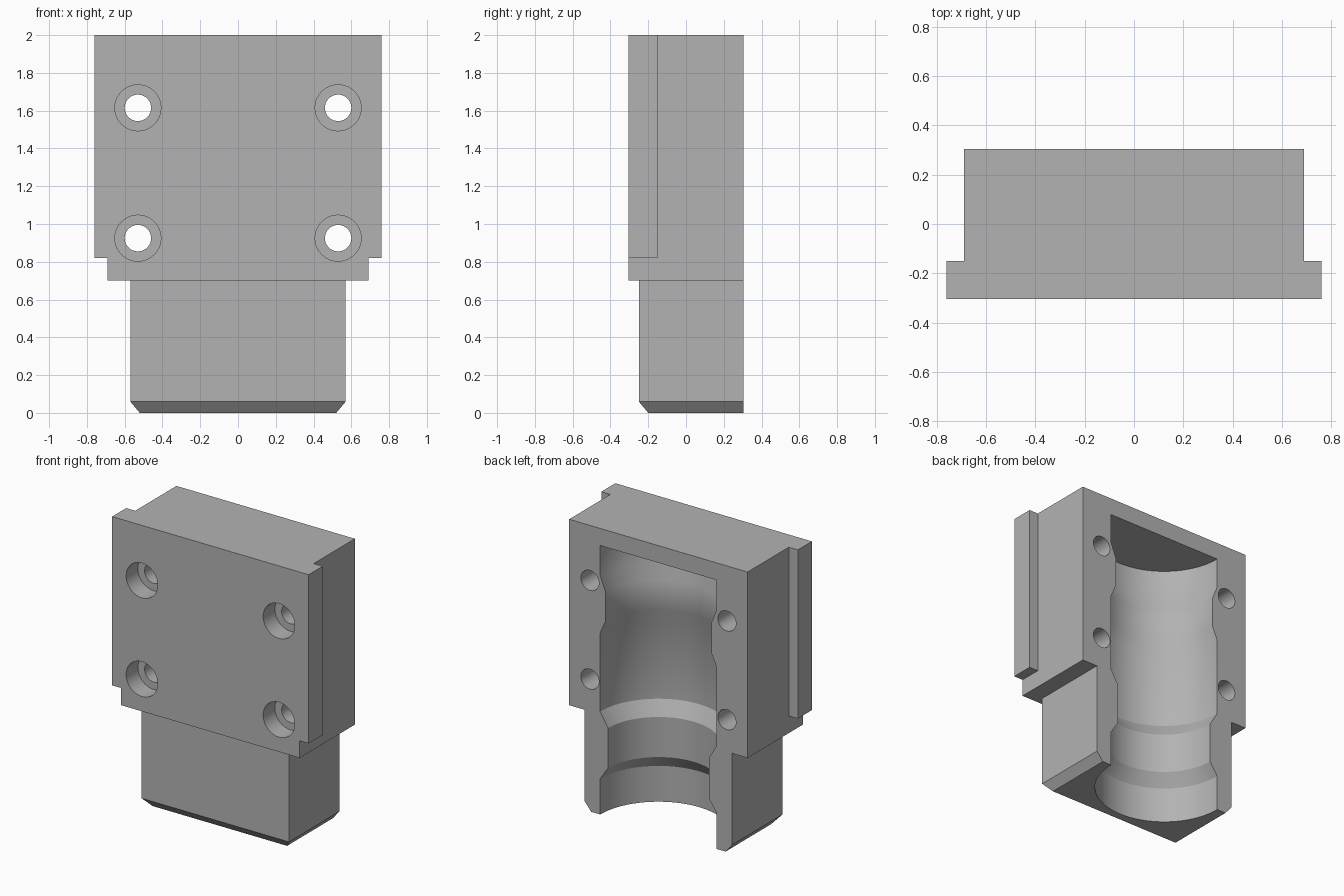
import bpy, bmesh, math
from mathutils import Matrix

default = bpy.data.objects.get("Cube")
if default:
    bpy.data.objects.remove(default, do_unlink=True)

steel = bpy.data.materials.new("grey steel")
steel.use_nodes = True
GREY = (0.45, 0.45, 0.45, 1)
steel.diffuse_color = GREY
steel.node_tree.nodes["Principled BSDF"].inputs["Base Color"].default_value = GREY

BACK, FRONT = 0.305, -0.305
BODY_W, FLANGE_W, NECK_W = 0.69, 0.76, 0.57


def make_object(name, bm):
    bmesh.ops.recalc_face_normals(bm, faces=bm.faces)
    mesh = bpy.data.meshes.new(name)
    bm.to_mesh(mesh)
    bm.free()
    mesh.materials.append(steel)
    obj = bpy.data.objects.new(name, mesh)
    bpy.context.collection.objects.link(obj)
    return obj


def prism(name, outline, z0, z1):
    """Extrude an XY outline from z0 up to z1."""
    bm = bmesh.new()
    face = bm.faces.new([bm.verts.new((x, y, z0)) for x, y in outline])
    top = bmesh.ops.extrude_face_region(bm, geom=[face])["geom"]
    moved = [v for v in top if isinstance(v, bmesh.types.BMVert)]
    bmesh.ops.translate(bm, verts=moved, vec=(0, 0, z1 - z0))
    return make_object(name, bm)


def lathe(name, profile, matrix, steps):
    """Spin an (r, z) profile with closed ends about its z axis."""
    bm = bmesh.new()
    rings = []
    for r, z in profile:
        angles = [2 * math.pi * i / steps for i in range(steps)]
        rings.append([bm.verts.new((r * math.cos(a), r * math.sin(a), z)) for a in angles])
    for low, high in zip(rings, rings[1:]):
        for i in range(steps):
            j = (i + 1) % steps
            bm.faces.new((low[i], low[j], high[j], high[i]))
    bm.faces.new(rings[0])
    bm.faces.new(rings[-1])
    bm.transform(matrix)
    return make_object(name, bm)


def combine(target, other, operation):
    mod = target.modifiers.new(operation, "BOOLEAN")
    mod.operation, mod.solver, mod.object = operation, "EXACT", other
    bpy.context.view_layer.objects.active = target
    bpy.ops.object.modifier_apply(modifier=mod.name)
    bpy.data.objects.remove(other, do_unlink=True)


def rectangle(w, y0, y1):
    return [(-w, y0), (w, y0), (w, y1), (-w, y1)]


# Main block with the wider front flange
block = prism("mould_half", rectangle(BODY_W, FRONT, BACK), 0.70, 2.0)
flange = prism("flange", rectangle(FLANGE_W, FRONT, -0.15), 0.82, 2.0)
combine(block, flange, "UNION")

# Neck, chamfered at the bottom on the front and sides
neck = prism("neck", rectangle(NECK_W, -0.25, BACK), 0.06, 0.80)
bm = bmesh.new()
bm.from_mesh(neck.data)
bm.faces.ensure_lookup_table()
base = min(bm.faces, key=lambda f: f.calc_center_median().z)
tip = bmesh.ops.extrude_face_region(bm, geom=[base])["geom"]
bm.faces.remove(base)
for v in tip:
    if isinstance(v, bmesh.types.BMVert):
        v.co.z = 0
        v.co.x = math.copysign(0.52, v.co.x)
        if v.co.y < 0:
            v.co.y = -0.20
bmesh.ops.recalc_face_normals(bm, faces=bm.faces)
bm.to_mesh(neck.data)
bm.free()
combine(block, neck, "UNION")

# Stepped half-round cavity, open at the back and the bottom
cavity = lathe("cavity", [
    (0.45, -0.1), (0.45, 0.25), (0.39, 0.34), (0.39, 0.62), (0.45, 0.72),
    (0.45, 1.27), (0.41, 1.36), (0.41, 1.57), (0.45, 1.67), (0.45, 1.88),
], Matrix.Translation((0, BACK, 0)), 96)
combine(block, cavity, "DIFFERENCE")

# Four counterbored screw holes
for x in (-0.53, 0.53):
    for z in (0.925, 1.615):
        place = Matrix.Translation((x, 0, z)) @ Matrix.Rotation(math.pi / 2, 4, "X")
        hole = lathe("screw_hole", [
            (0.07, -0.4), (0.07, 0.175), (0.122, 0.175), (0.122, 0.4),
        ], place, 40)
        combine(block, hole, "DIFFERENCE")

# Soft shading in the cavity, crisp edges elsewhere
bpy.ops.object.select_all(action="DESELECT")
block.select_set(True)
bpy.context.view_layer.objects.active = block
bpy.ops.object.shade_smooth_by_angle(angle=math.radians(28))
